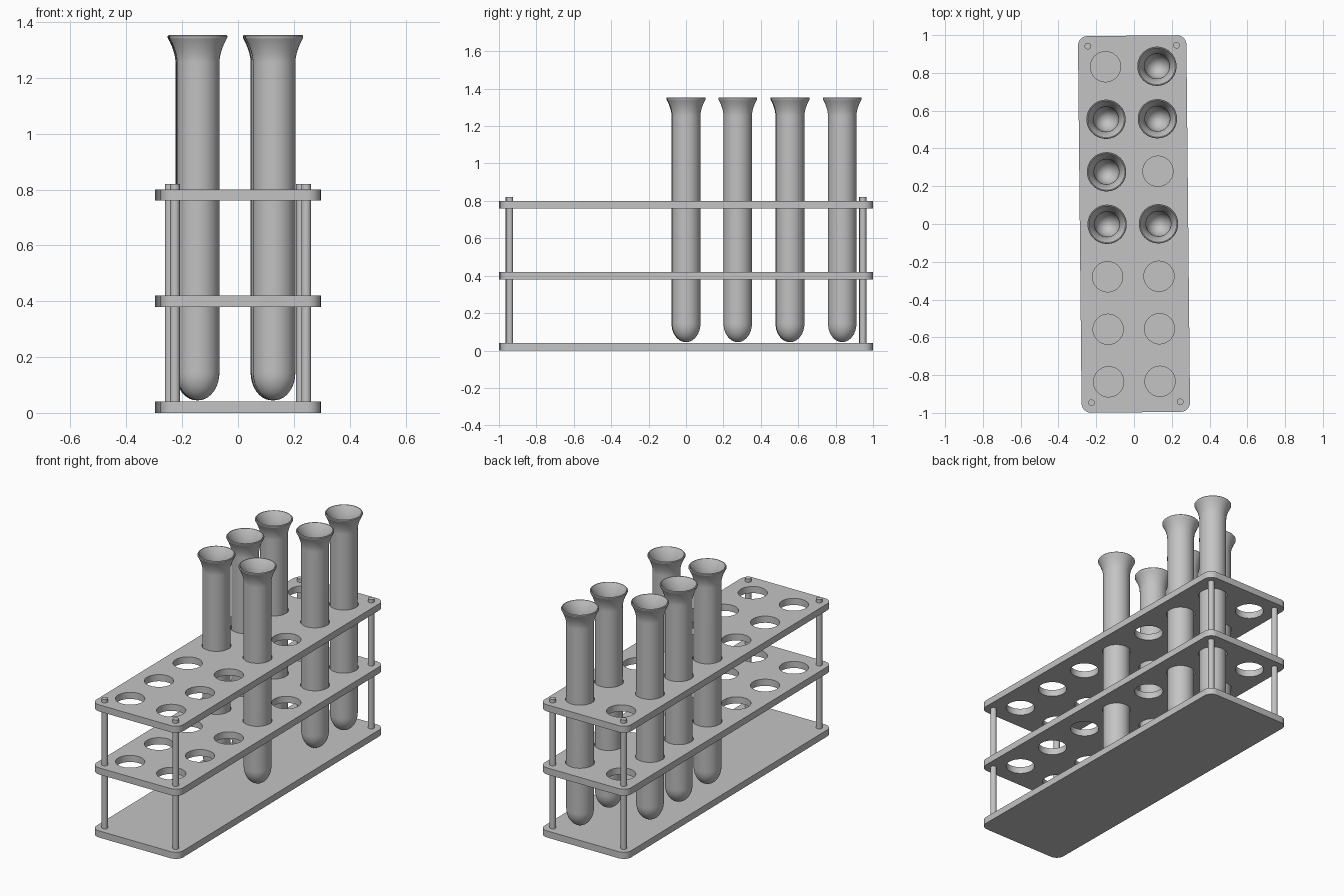
import bpy, bmesh, math
from mathutils import Matrix, Vector

cube = bpy.data.objects.get("Cube")
if cube:
    bpy.data.objects.remove(cube, do_unlink=True)

TURN = Matrix.Rotation(0.01, 4, 'Z')      # the whole rack stands slightly turned
HOLE_X, HOLE_SHIFT, PITCH = 0.136, -0.0065, 0.278

grey = bpy.data.materials.new("light grey")
grey.use_nodes = True
grey.diffuse_color = (0.55, 0.55, 0.55, 1)
grey.node_tree.nodes["Principled BSDF"].inputs["Base Color"].default_value = grey.diffuse_color


def finish(name, bm, location):
    """Turn a bmesh into a shaded, placed object."""
    bmesh.ops.remove_doubles(bm, verts=bm.verts, dist=1e-5)
    bmesh.ops.recalc_face_normals(bm, faces=bm.faces)
    mesh = bpy.data.meshes.new(name)
    bm.to_mesh(mesh)
    bm.free()
    mesh.materials.append(grey)
    obj = bpy.data.objects.new(name, mesh)
    bpy.context.collection.objects.link(obj)
    obj.matrix_world = TURN @ Matrix.Translation(location)
    bpy.ops.object.select_all(action='DESELECT')
    obj.select_set(True)
    bpy.context.view_layer.objects.active = obj
    bpy.ops.object.shade_smooth_by_angle(angle=math.radians(35))
    return obj


def arc(cx, cy, r, start, sweep, n):
    return [(cx + r * math.cos(start + sweep * i / n),
             cy + r * math.sin(start + sweep * i / n)) for i in range(n + 1)]


def hole_centre(side, row):
    return side * HOLE_X + HOLE_SHIFT, row * PITCH


def plate(name, z, with_holes):
    """Rounded rectangular board, extruded from a filled outline."""
    hw, hl, r, thick = 0.287, 0.997, 0.05, 0.04
    outline = []
    for k, (sx, sy) in enumerate([(1, 1), (-1, 1), (-1, -1), (1, -1)]):
        outline += arc(sx * (hw - r), sy * (hl - r), r, k * math.pi / 2, math.pi / 2, 8)
    loops = [outline]
    if with_holes:
        for side in (-1, 1):
            for row in range(-3, 4):
                loops.append(arc(*hole_centre(side, row), 0.08, 0, 2 * math.pi, 40)[:-1])
    curve = bpy.data.curves.new(name, 'CURVE')
    curve.dimensions = '2D'
    curve.fill_mode = 'BOTH'
    curve.extrude = thick / 2
    for loop in loops:
        spline = curve.splines.new('POLY')
        spline.points.add(len(loop) - 1)
        for point, (x, y) in zip(spline.points, loop):
            point.co = (x, y, 0, 1)
        spline.use_cyclic_u = True
    helper = bpy.data.objects.new(name + " outline", curve)
    bpy.context.collection.objects.link(helper)
    bpy.context.view_layer.update()
    mesh = helper.evaluated_get(bpy.context.evaluated_depsgraph_get()).to_mesh()
    bm = bmesh.new()
    bm.from_mesh(mesh)
    bpy.data.objects.remove(helper, do_unlink=True)
    bpy.data.curves.remove(curve)
    return finish(name, bm, (0, 0, z + thick / 2))


def test_tube(name, x, y):
    """Lathed glass: round bottom, straight body, flared lip, hollow inside."""
    r, inner, dome = 0.076, 0.066, 0.1
    base, top = 0.045, 1.353
    outside = [(r * math.sin(a), base + dome * (1 - math.cos(a)))
               for a in (i * math.pi / 20 for i in range(11))]
    inside = [(inner * math.sin(a), base + 0.01 + (dome - 0.01) * (1 - math.cos(a)))
              for a in (i * math.pi / 20 for i in range(11))]
    # the lip sweeps outward in an easing curve
    ease = [i / 8 for i in range(9)]
    flare = [(r + 0.026 * t ** 1.8, 1.255 + 0.085 * t) for t in ease]
    lip = [(0.104, top - 0.009), (0.104, top - 0.004), (0.101, top), (0.097, top)]
    flare_in = [(inner + 0.028 * t ** 1.8, 1.26 + 0.088 * t) for t in reversed(ease)]
    profile = outside + flare + lip + flare_in + inside[::-1]
    bm = bmesh.new()
    verts = [bm.verts.new((px, 0, pz)) for px, pz in profile]
    edges = [bm.edges.new(pair) for pair in zip(verts, verts[1:])]
    bmesh.ops.spin(bm, geom=verts + edges, cent=(0, 0, 0), axis=(0, 0, 1),
                   angle=2 * math.pi, steps=40, use_merge=True)
    return finish(name, bm, (x, y, 0))


def rod(name, x, y):
    low, high = 0.02, 0.82
    bm = bmesh.new()
    bmesh.ops.create_cone(bm, cap_ends=True, segments=24, radius1=0.0175,
                          radius2=0.0175, depth=high - low)
    return finish(name, bm, (x, y, (low + high) / 2))


# Boards
plate("base_plate", 0.0, False)
plate("middle_plate", 0.38, True)
plate("top_plate", 0.76, True)

# Corner rods
for sx, side_name in ((-1, "right"), (1, "left")):
    for sy, end_name in ((-1, "front"), (1, "back")):
        rod(f"{end_name}_{side_name}_rod", sx * 0.235, sy * 0.944)

# Tubes standing in some of the holes
for side, side_name, rows in ((-1, "right", (0, 1, 2)), (1, "left", (0, 2, 3))):
    for row in rows:
        test_tube(f"{side_name}_test_tube_{row}", *hole_centre(side, row))
